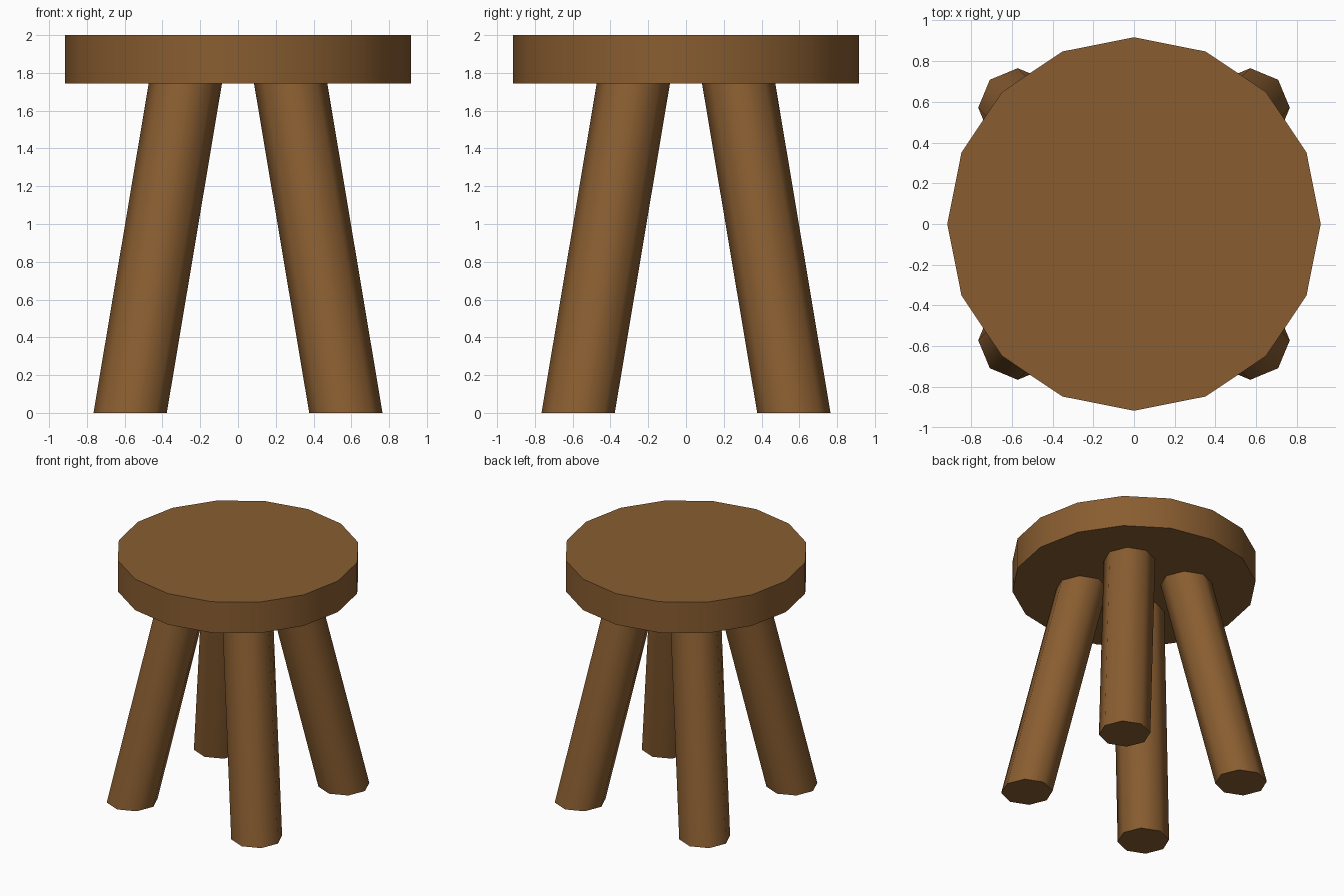
import bpy
import math

if "Cube" in bpy.data.objects:
    bpy.data.objects.remove(bpy.data.objects["Cube"])

wood = bpy.data.materials.new("wood")
wood.diffuse_color = (0.25, 0.11, 0.03, 1)
wood.use_nodes = True
wood.node_tree.nodes["Principled BSDF"].inputs["Base Color"].default_value = wood.diffuse_color

SEAT_R, SEAT_BOTTOM, SEAT_TOP = 0.917, 1.743, 2.0
LEG_R, FOOT, HIP = 0.194, 0.571, 0.279


def prism(name, sides, radius, bottom, top):
    """Prism with level ends, from the bottom centre to the top centre."""
    n = sides
    ring = [(radius * math.cos(2 * math.pi * i / n),
             radius * math.sin(2 * math.pi * i / n)) for i in range(n)]
    verts = [(c[0] + x, c[1] + y, c[2]) for c in (bottom, top) for x, y in ring]
    faces = [(i, (i + 1) % n, n + (i + 1) % n, n + i) for i in range(n)]
    faces += [tuple(reversed(range(n))), tuple(range(n, 2 * n))]
    mesh = bpy.data.meshes.new(name)
    mesh.from_pydata(verts, [], faces)
    mesh.materials.append(wood)
    obj = bpy.data.objects.new(name, mesh)
    bpy.context.collection.objects.link(obj)
    # smooth sides, crisp rims
    bpy.ops.object.select_all(action='DESELECT')
    obj.select_set(True)
    bpy.context.view_layer.objects.active = obj
    bpy.ops.object.shade_smooth_by_angle(angle=math.radians(60))
    return obj


# Round seat
prism("seat", 16, SEAT_R, (0, 0, SEAT_BOTTOM), (0, 0, SEAT_TOP))

# Four splayed legs with feet cut level to the floor
for side, sx in (("left", -1), ("right", 1)):
    for end, sy in (("front", -1), ("back", 1)):
        prism(f"{end}_{side}_leg", 8, LEG_R,
              (sx * FOOT, sy * FOOT, 0), (sx * HIP, sy * HIP, SEAT_BOTTOM))
